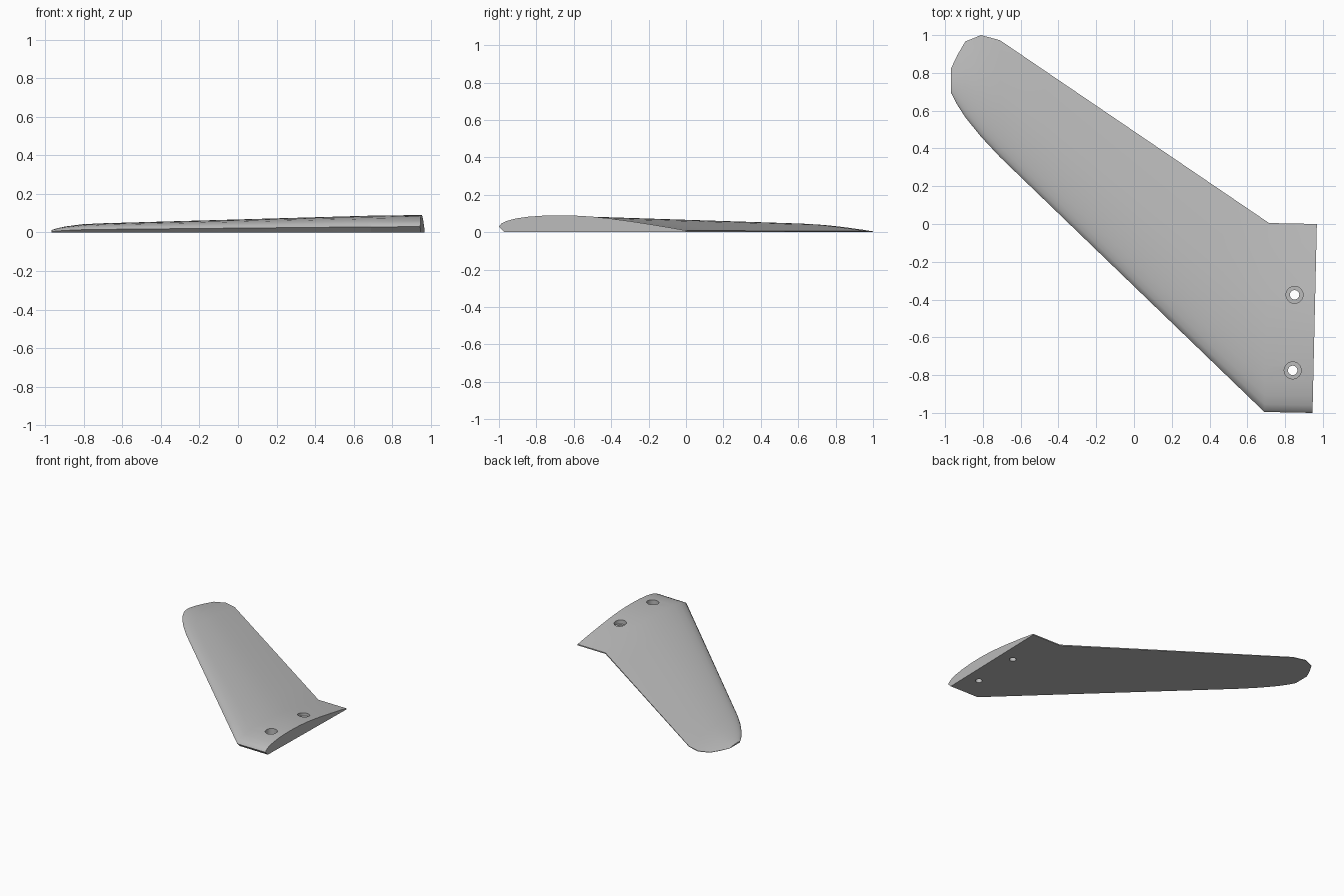
import bpy, bmesh

if "Cube" in bpy.data.objects:
    bpy.data.objects.remove(bpy.data.objects["Cube"], do_unlink=True)

grey = bpy.data.materials.new("plain grey")
grey.use_nodes = True
colour = (0.5, 0.5, 0.5, 1)
grey.diffuse_color = colour
grey.node_tree.nodes["Principled BSDF"].inputs["Base Color"].default_value = colour

# Airfoil section: (fraction of chord, fraction of thickness), flat underside
PROFILE = [(0.03, 0), (0, 0.33), (0.012, 0.5), (0.04, 0.66), (0.09, 0.81),
           (0.16, 0.92), (0.24, 0.98), (0.32, 1), (0.41, 0.98), (0.5, 0.92),
           (0.6, 0.8), (0.7, 0.65), (0.8, 0.48), (0.9, 0.3), (1, 0.1), (1, 0)]

# Stations from root to tip: leading x, y, trailing x, y, thickness
STATIONS = [(0.945, -1, 0.968, 0, 0.09),
            (0.69, -0.995, 0.715, 0.005, 0.087),
            (-0.71, 0.355, -0.71, 0.973, 0.047),
            (-0.81, 0.462, -0.81, 1, 0.042),
            (-0.893, 0.565, -0.893, 0.966, 0.031),
            (-0.935, 0.63, -0.935, 0.895, 0.022),
            (-0.968, 0.693, -0.968, 0.825, 0.012)]


def blade():
    # Split the long straight panel so the twist is even
    root, rest = STATIONS[1], STATIONS[2]
    panel = [tuple(a + (b - a) * i / 6 for a, b in zip(root, rest)) for i in range(1, 6)]
    stations = STATIONS[:2] + panel + STATIONS[2:]
    bm = bmesh.new()
    rings = []
    for lx, ly, tx, ty, h in stations:
        rings.append([bm.verts.new((lx + (tx - lx) * t, ly + (ty - ly) * t, h * z))
                      for t, z in PROFILE])
    n = len(PROFILE)
    for a, b in zip(rings, rings[1:]):
        for i in range(n):
            j = (i + 1) % n
            bm.faces.new((a[i], a[j], b[j], b[i]))
    bm.faces.new(rings[0])
    bm.faces.new(rings[-1])
    bmesh.ops.recalc_face_normals(bm, faces=bm.faces)
    mesh = bpy.data.meshes.new("fin_blade")
    bm.to_mesh(mesh)
    bm.free()
    mesh.materials.append(grey)
    obj = bpy.data.objects.new("fin_blade", mesh)
    bpy.context.collection.objects.link(obj)
    return obj


def drill(target, name, x, y, radius, bottom):
    # Hidden cylinder that cuts from the given height up through the top
    top = 0.2
    bpy.ops.mesh.primitive_cylinder_add(vertices=32, radius=radius, depth=top - bottom,
                                        location=(x, y, (top + bottom) / 2))
    cutter = bpy.context.object
    cutter.name = name
    cutter.data.materials.append(grey)
    cutter.hide_render = True
    mod = target.modifiers.new(name, "BOOLEAN")
    mod.operation = "DIFFERENCE"
    mod.solver = "EXACT"
    mod.object = cutter
    bpy.context.view_layer.objects.active = target
    bpy.ops.object.modifier_apply(modifier=name)
    bpy.data.objects.remove(cutter, do_unlink=True)


fin = blade()

# Counterbored screw holes near the root
for label, x, y in (("front", 0.84, -0.775), ("rear", 0.85, -0.375)):
    drill(fin, label + "_counterbore_cutter", x, y, 0.045, 0.04)
    drill(fin, label + "_screw_hole_cutter", x, y, 0.025, -0.1)

bpy.ops.object.select_all(action="DESELECT")
fin.select_set(True)
bpy.context.view_layer.objects.active = fin
bpy.ops.object.shade_smooth_by_angle(angle=0.5)
